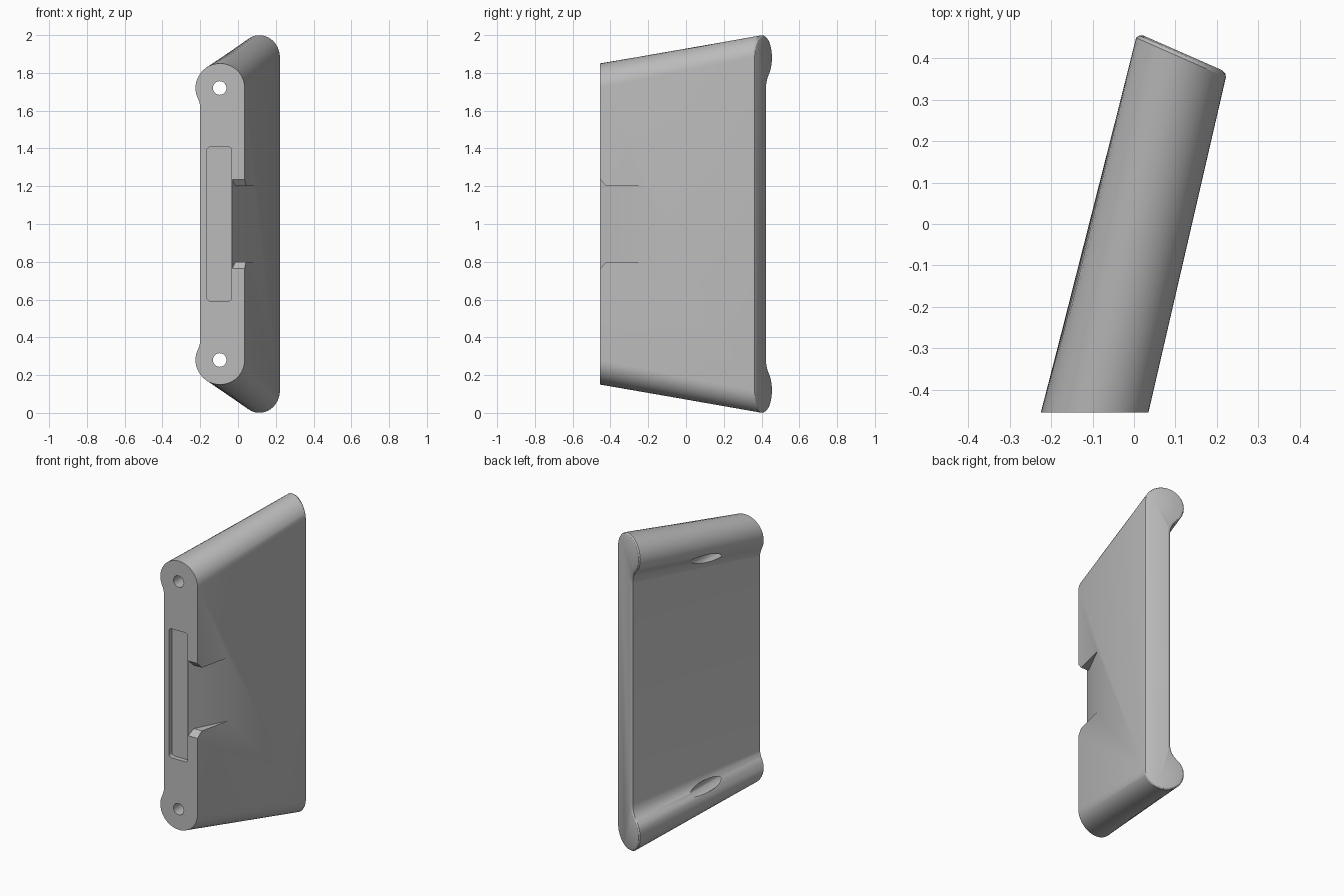
import bpy, bmesh, math

if "Cube" in bpy.data.objects:
    bpy.data.objects.remove(bpy.data.objects["Cube"])

FRONT = -0.455      # y of the front face
MID = 1.0           # height of the symmetry plane

grey = bpy.data.materials.new("light_grey")
grey.use_nodes = True
grey.diffuse_color = (0.5, 0.5, 0.5, 1)
grey.node_tree.nodes["Principled BSDF"].inputs["Base Color"].default_value = (0.5, 0.5, 0.5, 1)


def loft(name, rings):
    """Skin a list of equal-length rings and cap both ends."""
    bm = bmesh.new()
    loops = [[bm.verts.new(p) for p in ring] for ring in rings]
    n = len(loops[0])
    for a, b in zip(loops, loops[1:]):
        for i in range(n):
            j = (i + 1) % n
            bm.faces.new((a[i], a[j], b[j], b[i]))
    bm.faces.new(loops[0][::-1])
    bm.faces.new(loops[-1])
    bmesh.ops.recalc_face_normals(bm, faces=bm.faces)
    mesh = bpy.data.meshes.new(name)
    bm.to_mesh(mesh)
    bm.free()
    mesh.materials.append(grey)
    obj = bpy.data.objects.new(name, mesh)
    bpy.context.collection.objects.link(obj)
    return obj


def profile(cx, r, stretch, flat_x, cz, fillet=0.11):
    """Slab section: round ends that bulge past the left flat through a fillet."""
    fx = flat_x - fillet
    drop = math.sqrt((r + fillet) ** 2 - (cx - fx) ** 2)
    join = math.atan2(drop, cx - fx)
    half = []
    for i in range(33):
        a = (math.pi + join) * i / 32
        half.append((cx + r * math.cos(a), cz + r * stretch * math.sin(a)))
    for i in range(1, 13):
        a = join * (1 - i / 12)
        half.append((fx + fillet * math.cos(a),
                     cz + stretch * (fillet * math.sin(a) - drop)))
    return half + [(x, 2 * MID - z) for x, z in reversed(half)]


def back_y(x):
    return 0.45 - 0.44 * (x - 0.005)


# Leaning slab body with a slanted, softly chamfered back end
front = [(x, FRONT, z) for x, z in profile(-0.095, 0.13, 1, -0.2, 1.72)]
back = [(x, back_y(x), z) for x, z in profile(0.1135, 0.1085, 1.1, 0.08, 1.88)]
rim = [(x + 0.003, back_y(x) + 0.007, z)
       for x, z in profile(0.1135, 0.104, 1.1, 0.0845, 1.88)]
cap = [(x + 0.005, back_y(x) + 0.011, z)
       for x, z in profile(0.1135, 0.095, 1.1, 0.092, 1.88)]
body = loft("leaning_body", [front, back, rim, cap])


# Straight screw holes that break out of the leaning side
def circle(y, z, r=0.036):
    return [(-0.097 + r * math.cos(t * math.pi / 16), y, z + r * math.sin(t * math.pi / 16))
            for t in range(32)]


cutters = [loft("hole_cutter", [circle(-0.6, z), circle(0.6, z)])
           for z in (MID - 0.72, MID + 0.72)]


# Shallow rounded label recess in the front face
def rounded_rect(y, cx, w, h, r=0.018):
    ring = []
    for k, (sx, sz) in enumerate(((1, 1), (-1, 1), (-1, -1), (1, -1))):
        for i in range(6):
            a = math.pi / 2 * (k + i / 5)
            ring.append((cx + sx * (w - r) + r * math.cos(a), y,
                         MID + sz * (h - r) + r * math.sin(a)))
    return ring


cutters.append(loft("recess_cutter", [rounded_rect(y, -0.099, 0.065, 0.408)
                                      for y in (FRONT - 0.1, FRONT + 0.03)]))


# Sloping finger notch in the right front edge, flared at its mouth
def notch_ring(y, half):
    x = -0.03 + 0.51 * (y - FRONT)
    return [(x, y, MID - half), (0.4, y, MID - half),
            (0.4, y, MID + half), (x, y, MID + half)]


cutters.append(loft("notch_cutter", [notch_ring(FRONT - 0.03, 0.27),
                                     notch_ring(FRONT + 0.033, 0.2),
                                     notch_ring(FRONT + 0.4, 0.2)]))

# Apply the cuts, then drop the cutters
for c in cutters:
    c.hide_render = True
    mod = body.modifiers.new(c.name, 'BOOLEAN')
    mod.operation = 'DIFFERENCE'
    mod.solver = 'EXACT'
    mod.object = c
bpy.context.view_layer.update()
cut = bpy.data.meshes.new_from_object(
    body.evaluated_get(bpy.context.evaluated_depsgraph_get()))
body.modifiers.clear()
body.data = cut
for c in cutters:
    bpy.data.objects.remove(c)

# Smooth the rounds, keep the crisp edges
bpy.ops.object.select_all(action='DESELECT')
body.select_set(True)
bpy.context.view_layer.objects.active = body
bpy.ops.object.shade_smooth_by_angle(angle=math.radians(25))
